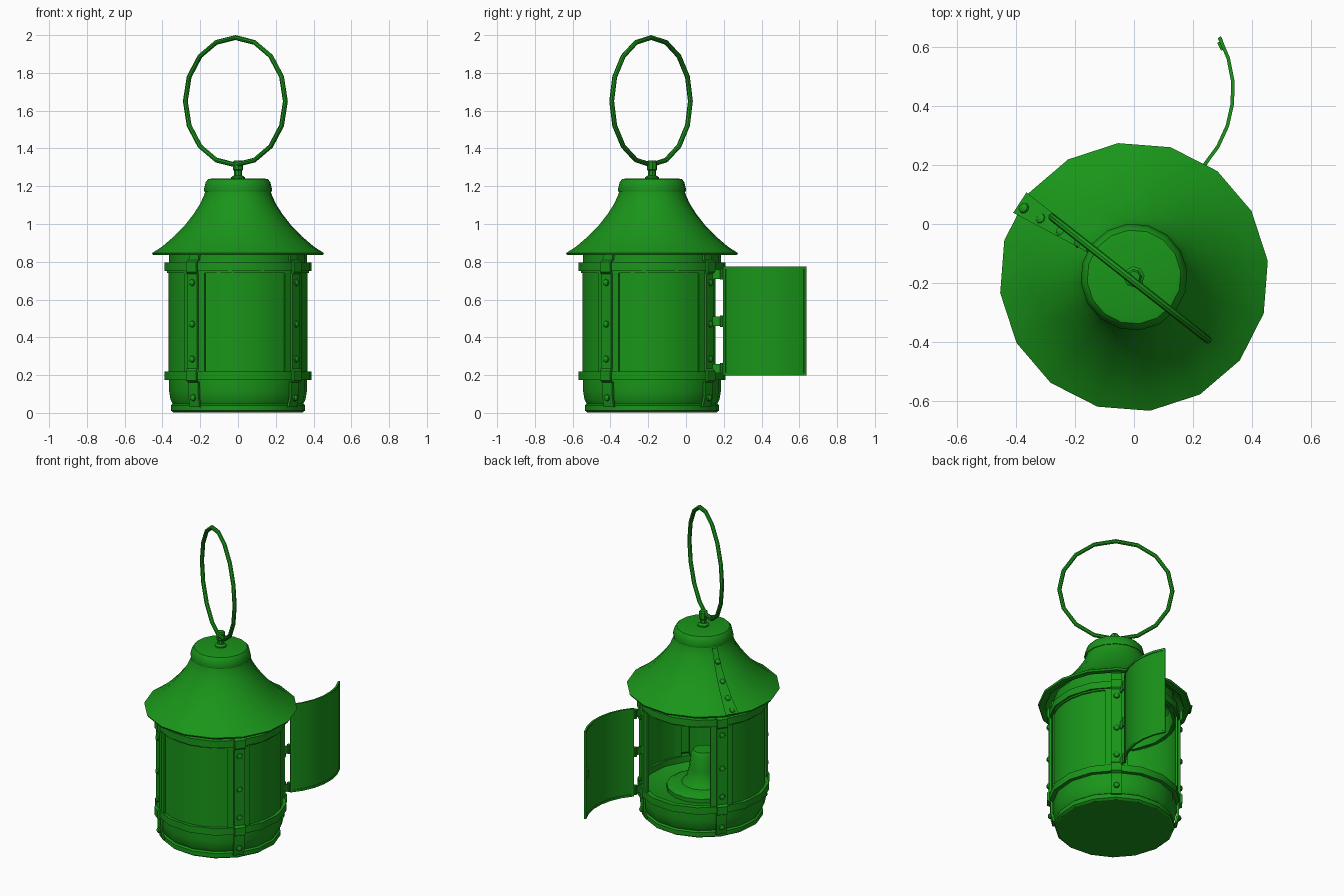
import bpy, bmesh, math
from mathutils import Vector, Matrix

if "Cube" in bpy.data.objects:
    bpy.data.objects.remove(bpy.data.objects["Cube"])

AXIS = (0.0, -0.18)      # lantern axis in plan
A0 = 51.8                # angle of the hinge strap; everything is aligned to it
GREEN = bpy.data.materials.new("green_metal")
GREEN.diffuse_color = (0.01, 0.3, 0.01, 1)
GREEN.use_nodes = True
GREEN.node_tree.nodes["Principled BSDF"].inputs["Base Color"].default_value = GREEN.diffuse_color


def polar(r, a, z, c=AXIS):
    a = math.radians(a)
    return Vector((c[0] + r * math.cos(a), c[1] + r * math.sin(a), z))


def finish(name, bm, recalc=True):
    bmesh.ops.remove_doubles(bm, verts=bm.verts, dist=1e-5)
    if recalc:
        bmesh.ops.recalc_face_normals(bm, faces=bm.faces)
    me = bpy.data.meshes.new(name)
    bm.to_mesh(me)
    bm.free()
    me.materials.append(GREEN)
    ob = bpy.data.objects.new(name, me)
    bpy.context.collection.objects.link(ob)
    return ob


def grid(bm, rows, wrap=False):
    """Quads between rows of points; wrap joins the last row to the first."""
    vs = [[bm.verts.new(p) for p in row] for row in rows]
    pairs = list(zip(vs, vs[1:])) + ([(vs[-1], vs[0])] if wrap else [])
    for a, b in pairs:
        for i in range(len(a) - 1):
            bm.faces.new((a[i], b[i], b[i + 1], a[i + 1]))
    return vs


def lathe(name, profile, n=16, closed=False):
    bm = bmesh.new()
    pts = profile + profile[:1] if closed else profile
    grid(bm, [[polar(r, A0 + 360 * k / n, z) for r, z in pts] for k in range(n)], True)
    bmesh.ops.remove_doubles(bm, verts=bm.verts, dist=1e-5)
    bmesh.ops.dissolve_degenerate(bm, edges=bm.edges, dist=1e-6)
    return finish(name, bm)


def arc_block(bm, r0, r1, z0, z1, a0, a1, n=6, c=AXIS):
    """Curved solid slab."""
    sec = [(r0, z0), (r1, z0), (r1, z1), (r0, z1), (r0, z0)]
    vs = grid(bm, [[polar(r, a0 + (a1 - a0) * k / n, z, c) for r, z in sec] for k in range(n + 1)])
    bm.faces.new(vs[0][:4])
    bm.faces.new(vs[-1][3::-1])


def frame(name, a0, a1, z0, z1, da, zb, zt, c=AXIS, r0=0.366, r1=0.379):
    bm = bmesh.new()
    arc_block(bm, r0, r1, z0, z0 + zb, a0, a1, 6, c)
    arc_block(bm, r0, r1, z1 - zt, z1, a0, a1, 6, c)
    for s, e in ((a0, a0 + da), (a1 - da, a1)):
        arc_block(bm, r0, r1, z0 + zb, z1 - zt, s, e, 1, c)
    return finish(name, bm)


def pane(name, r, a0, a1, z0, z1, c=AXIS):
    bm = bmesh.new()
    grid(bm, [[polar(r, a0 + (a1 - a0) * k / 6, z, c) for z in (z0, z1)] for k in range(7)])
    return finish(name, bm, False)


def strip(name, profile, thick, ang, half):
    """Riveted strap: (r, z) profile with thickness, extruded sideways."""
    sec = profile + [(r - thick, z) for r, z in reversed(profile)]
    side = Vector((-math.sin(math.radians(ang)), math.cos(math.radians(ang)), 0)) * half
    bm = bmesh.new()
    vs = grid(bm, [[polar(r, ang, z) - side, polar(r, ang, z) + side] for r, z in sec], True)
    n = len(profile)
    for i in range(n - 1):
        for s in (0, 1):
            bm.faces.new((vs[i][s], vs[i + 1][s], vs[-2 - i][s], vs[-1 - i][s]))
    return finish(name, bm)


def rivets(name, spots, size=0.019):
    """Low domes; each spot is (position, outward direction)."""
    bm = bmesh.new()
    for p, d in spots:
        m = Matrix.Translation(p) @ d.to_track_quat('Z', 'Y').to_matrix().to_4x4()
        bmesh.ops.create_uvsphere(bm, u_segments=8, v_segments=6, radius=size,
                                  matrix=m @ Matrix.Diagonal((1, 1, 0.75, 1)))
    return finish(name, bm)


# base pan with rolled foot
lathe("base_pan", [(0, 0.005), (0.345, 0.003), (0.358, 0.012), (0.358, 0.04), (0.348, 0.048),
                   (0.36, 0.07), (0.368, 0.12), (0.368, 0.18), (0.35, 0.18), (0.33, 0.17), (0, 0.17)])

# upper and lower bands, collar under the roof
lathe("lower_band", [(0.36, 0.175), (0.393, 0.175), (0.393, 0.22), (0.36, 0.22)], closed=True)
lathe("upper_band", [(0.36, 0.75), (0.393, 0.75), (0.393, 0.795), (0.36, 0.795)], closed=True)
lathe("collar", [(0.35, 0.74), (0.368, 0.74), (0.368, 0.87), (0.35, 0.87)], closed=True)

# roof with thin underside
roof = [(0.173, 1.19), (0.178, 1.16), (0.2, 1.11), (0.235, 1.055), (0.282, 0.995),
        (0.34, 0.935), (0.405, 0.88), (0.458, 0.846)]
lathe("roof", roof + [(0.452, 0.835), (0.415, 0.838)] + [(r - 0.012, z - 0.012) for r, z in roof[-2::-1]])
lathe("roof_cap", [(0.16, 1.17), (0.18, 1.172), (0.182, 1.182), (0.172, 1.222), (0.16, 1.237),
                   (0.14, 1.241), (0, 1.241)])

# roof seam flap and its rivets
bm = bmesh.new()
flap = [(r + 0.007, z + 0.009) for r, z in roof[1:]]
flap = flap + [(r - 0.008, z - 0.012) for r, z in reversed(flap)]
rows = grid(bm, [[polar(r, a, z) for r, z in flap + flap[:1]] for a in (141.8, 152)])
bm.faces.new(rows[1][:-1])
finish("roof_seam", bm)
rivets("roof_rivets", [(polar(r, 148, z), polar(0.6, 148, 0.8, (0, 0)))
                       for r, z in ((0.44, 0.868), (0.372, 0.917), (0.292, 0.993), (0.22, 1.093))])

# four straps, frames and rivets
strap = [(0.37, 0.03), (0.382, 0.08), (0.384, 0.162), (0.403, 0.172), (0.403, 0.223), (0.392, 0.235),
         (0.392, 0.735), (0.403, 0.745), (0.403, 0.798), (0.38, 0.81), (0.378, 0.85)]
for k in range(4):
    a = A0 + 90 * k
    strip(f"strap_{k}", strap, 0.014, a, 0.033)
    rivets(f"strap_rivets_{k}", [(polar(r, a, z), polar(1, a, 0, (0, 0)))
                                 for r, z in ((0.384, 0.08), (0.392, 0.285), (0.392, 0.47), (0.392, 0.69))])
    frame(f"side_frame_{k}", a + 4, a + 86, 0.19, 0.775, 6.5, 0.03, 0.035)
    if k:                                   # k = 0 is the open doorway
        pane(f"side_panel_{k}", 0.37, a + 9, a + 81, 0.21, 0.75)

# open door, its hinges and catch
DC = (-0.037, 0.453)
frame("door_frame", -42.4, 29.1, 0.197, 0.775, 2.4, 0.014, 0.014, DC, 0.368, 0.38)
pane("door_panel_outer", 0.376, -41, 28, 0.205, 0.768, DC)
pane("door_panel_inner", 0.372, 28, -41, 0.205, 0.768, DC)
bm = bmesh.new()
for z in (0.235, 0.485, 0.735):
    bmesh.ops.create_cone(bm, cap_ends=True, segments=8, radius1=0.01, radius2=0.01, depth=0.06,
                          matrix=Matrix.Translation((0.236, 0.19, z)))
    bmesh.ops.create_cube(bm, size=1, matrix=Matrix.Translation((0.229, 0.165, z))
                          @ Matrix.Rotation(math.radians(-16), 4, 'Z') @ Matrix.Diagonal((0.008, 0.055, 0.05, 1)))
finish("door_hinges", bm)
bm = bmesh.new()
bmesh.ops.create_cube(bm, size=1, matrix=Matrix.Translation((0.295, 0.605, 0.485))
                      @ Matrix.Rotation(math.radians(26), 4, 'Z') @ Matrix.Diagonal((0.012, 0.03, 0.06, 1)))
finish("door_catch", bm)

# oil burner inside
lathe("burner", [(0.22, 0.17), (0.22, 0.195), (0.2, 0.205), (0.13, 0.215), (0.1, 0.25), (0.085, 0.31),
                 (0.075, 0.4), (0.06, 0.425), (0, 0.428)])

# eyelet post and carrying ring
lathe("top_post", [(0.036, 1.238), (0.036, 1.248), (0.021, 1.258), (0.021, 1.282), (0.027, 1.288),
                   (0.027, 1.328), (0.02, 1.337), (0, 1.337)], 8)
bpy.ops.mesh.primitive_torus_add(major_segments=16, minor_segments=8, major_radius=0.337, minor_radius=0.013,
                                 location=(-0.014, -0.185, 1.65),
                                 rotation=(math.pi / 2, 0, math.radians(-38.2)))
ring = bpy.context.object
ring.name = "carrying_ring"
ring.data.materials.append(GREEN)

# smooth shading with sharp edges kept
bpy.ops.object.select_all(action='SELECT')
bpy.ops.object.shade_smooth_by_angle(angle=math.radians(32))
